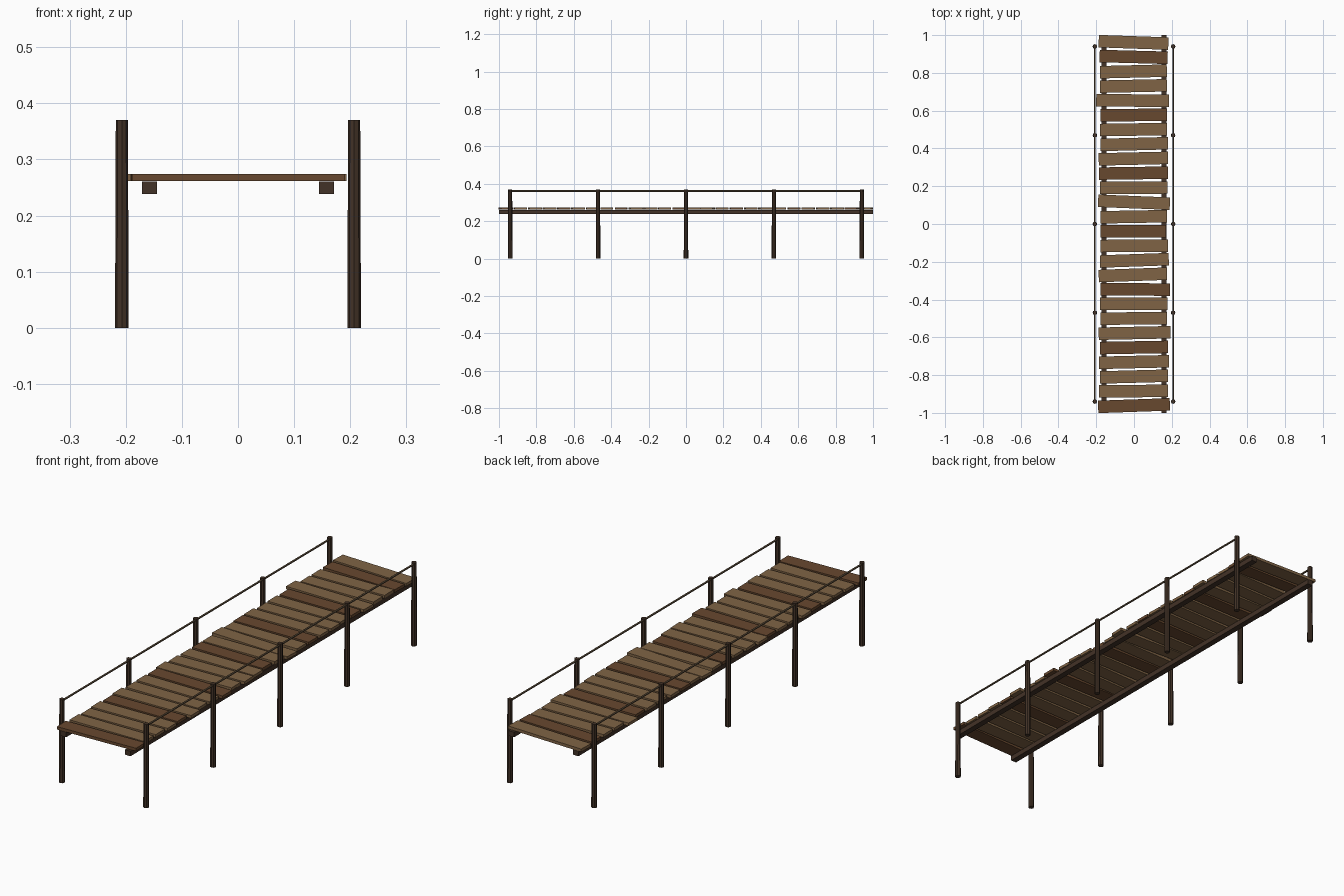
import bpy
from math import radians

if "Cube" in bpy.data.objects:
    bpy.data.objects.remove(bpy.data.objects["Cube"])


def material(name, color):
    m = bpy.data.materials.new(name)
    m.diffuse_color = (*color, 1)
    m.use_nodes = True
    m.node_tree.nodes["Principled BSDF"].inputs["Base Color"].default_value = m.diffuse_color
    return m


TAN = material("tan_wood", (0.215, 0.127, 0.06))
RED = material("reddish_wood", (0.137, 0.065, 0.028))
DARK = material("dark_wood", (0.055, 0.032, 0.02))
ROPE = material("rope_fibre", (0.13, 0.09, 0.05))


def box(name, loc, size, mat, turn=0):
    bpy.ops.mesh.primitive_cube_add(size=1, location=loc, rotation=(0, 0, turn))
    ob = bpy.context.object
    ob.name = name
    ob.scale = size
    ob.data.materials.append(mat)
    return ob


def rod(name, loc, r1, r2, length, sides, mat, rot=(0, 0, 0)):
    bpy.ops.mesh.primitive_cone_add(vertices=sides, radius1=r1, radius2=r2,
                                    depth=length, location=loc, rotation=rot)
    ob = bpy.context.object
    ob.name = name
    ob.data.materials.append(mat)
    return ob


# Deck planks, front to back: left end, right end, twist in degrees
planks = [
    (-.19, .19, 2), (-.185, .18, .5), (-.18, .18, 1.5), (-.185, .185, 1.3),
    (-.18, .18, 1), (-.187, .193, 1.2), (-.178, .175, .3), (-.18, .178, 0),
    (-.177, .19, -.4), (-.187, .175, 2), (-.18, .184, 2), (-.177, .18, .4),
    (-.177, .17, -.3), (-.177, .174, 1), (-.19, .19, -2.3), (-.18, .178, .3),
    (-.185, .18, .8), (-.187, .18, 1.3), (-.177, .18, 1.5), (-.18, .175, .8),
    (-.177, .175, .6), (-.2, .185, -.6), (-.18, .174, 1.2), (-.18, .174, 1.4),
    (-.182, .178, -1.5), (-.187, .182, -2),
]
STEP = 2 / len(planks)
for i, (left, right, twist) in enumerate(planks):
    y = -1 + STEP * (i + 0.5)
    box(f"deck_plank_{i + 1}", ((left + right) / 2, y, 0.268),
        (right - left, 0.066, 0.013), RED if i % 4 == 0 else TAN, radians(twist))

for side, s in (("left", -1), ("right", 1)):
    # Beam under the deck
    box(f"{side}_beam", (s * 0.158, 0, 0.2495), (0.027, 2, 0.022), DARK)
    # Tapered posts
    for k in range(5):
        rod(f"{side}_post_{k + 1}", (s * 0.207, (k - 2) * 0.47, 0.185),
            0.0122, 0.0108, 0.37, 8, DARK)
    # Hand rope
    rod(f"{side}_hand_rope", (s * 0.207, 0, 0.361), 0.0045, 0.0045, 1.88, 6,
        ROPE, (radians(90), 0, 0))
